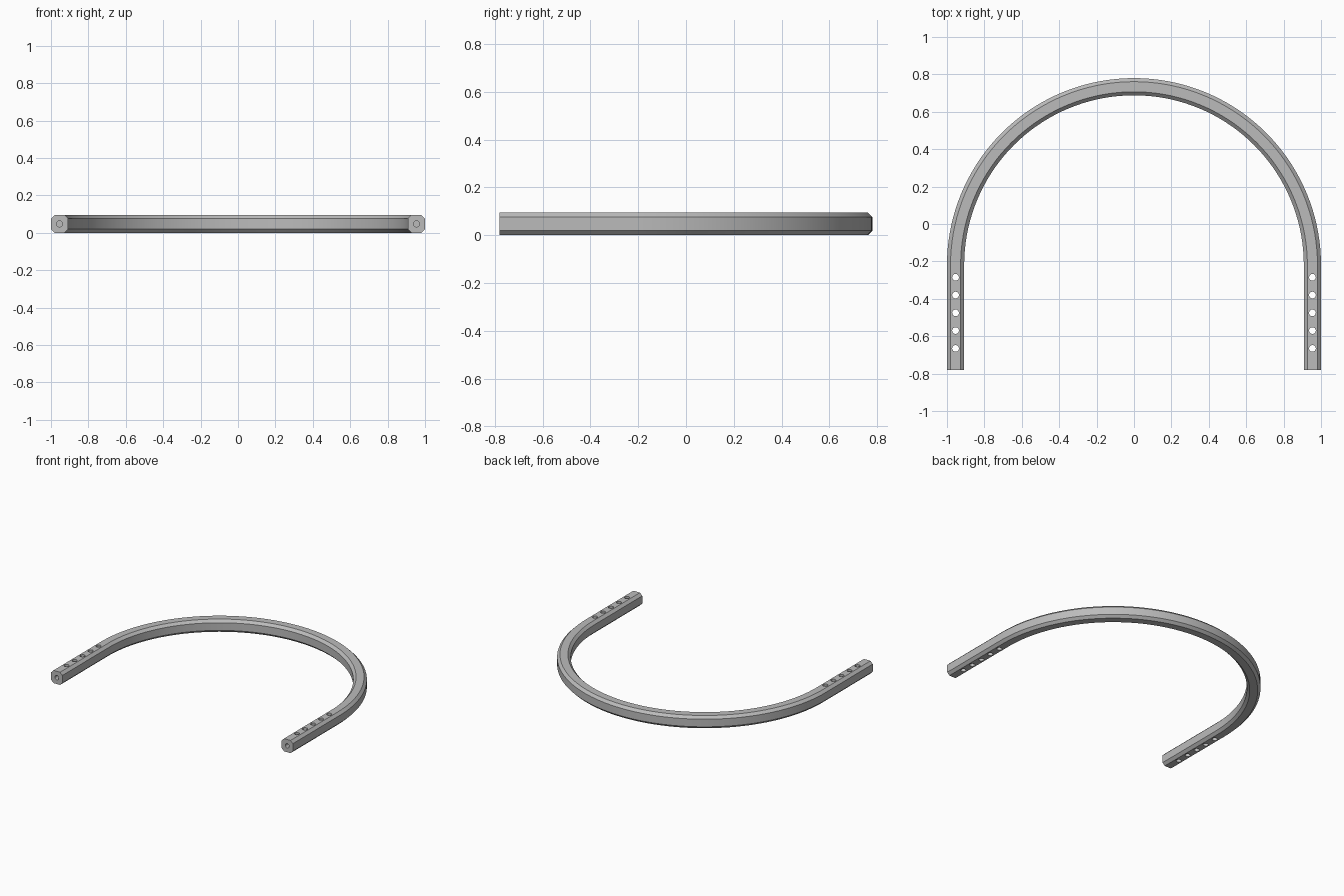
import bpy
import bmesh
import math
from mathutils import Matrix, Vector

cube = bpy.data.objects.get("Cube")
if cube:
    bpy.data.objects.remove(cube, do_unlink=True)

WIDTH, HEIGHT, CHAMFER = 0.092, 0.095, 0.019
RADIUS = 1 - WIDTH / 2          # centre line of the bend
FRONT_Y, BEND_Y = -0.78, -0.22  # arm ends and start of the bend
SEGMENTS = 72

steel = bpy.data.materials.new("grey steel")
steel.use_nodes = True
colour = (0.5, 0.5, 0.5, 1)
steel.diffuse_color = colour
steel.node_tree.nodes["Principled BSDF"].inputs["Base Color"].default_value = colour


def make_object(name, bm):
    bmesh.ops.recalc_face_normals(bm, faces=bm.faces)
    mesh = bpy.data.meshes.new(name)
    bm.to_mesh(mesh)
    bm.free()
    mesh.materials.append(steel)
    obj = bpy.data.objects.new(name, mesh)
    bpy.context.collection.objects.link(obj)
    return obj


# Chamfered square section: (outward offset, height)
w, h, c = WIDTH / 2, HEIGHT / 2, CHAMFER
quarter = [(w, h - c), (w - c, h)]
section = quarter + [(-x, z) for x, z in reversed(quarter)]
section += [(-x, -z) for x, z in section]

# Path stations: (centre, outward direction)
stations = [(Vector((RADIUS, FRONT_Y, h)), Vector((1, 0, 0)))]
for i in range(SEGMENTS + 1):
    a = math.pi * i / SEGMENTS
    out = Vector((math.cos(a), math.sin(a), 0))
    stations.append((Vector((0, BEND_Y, h)) + out * RADIUS, out))
stations.append((Vector((-RADIUS, FRONT_Y, h)), Vector((-1, 0, 0))))

# Sweep the section along the U-shaped path
bm = bmesh.new()
rings = [[bm.verts.new(p + out * x + Vector((0, 0, z))) for x, z in section]
         for p, out in stations]
for a, b in zip(rings, rings[1:]):
    for i in range(len(section)):
        j = (i + 1) % len(section)
        bm.faces.new((a[i], a[j], b[j], b[i]))
bm.faces.new(rings[0])
bm.faces.new(rings[-1])
bar = make_object("curved_bar", bm)

# Drills: five through holes per arm and one blind hole in each end
bm = bmesh.new()
for side in (-1, 1):
    for i in range(5):
        bmesh.ops.create_cone(
            bm, cap_ends=True, segments=24, radius1=0.018, radius2=0.018, depth=0.3,
            matrix=Matrix.Translation((side * RADIUS, -0.285 - 0.095 * i, h)))
    bmesh.ops.create_cone(
        bm, cap_ends=True, segments=24, radius1=0.016, radius2=0.016, depth=0.12,
        matrix=Matrix.Translation((side * RADIUS, FRONT_Y, h))
        @ Matrix.Rotation(math.pi / 2, 4, "X"))
drills = make_object("hole_cutters", bm)
drills.hide_render = True

cut = bar.modifiers.new("holes", "BOOLEAN")
cut.operation = "DIFFERENCE"
cut.solver = "EXACT"
cut.object = drills

bpy.ops.object.select_all(action="DESELECT")
bar.select_set(True)
bpy.context.view_layer.objects.active = bar
bpy.ops.object.modifier_apply(modifier=cut.name)
bpy.data.objects.remove(drills, do_unlink=True)
bpy.ops.object.shade_smooth_by_angle(angle=math.radians(30))
